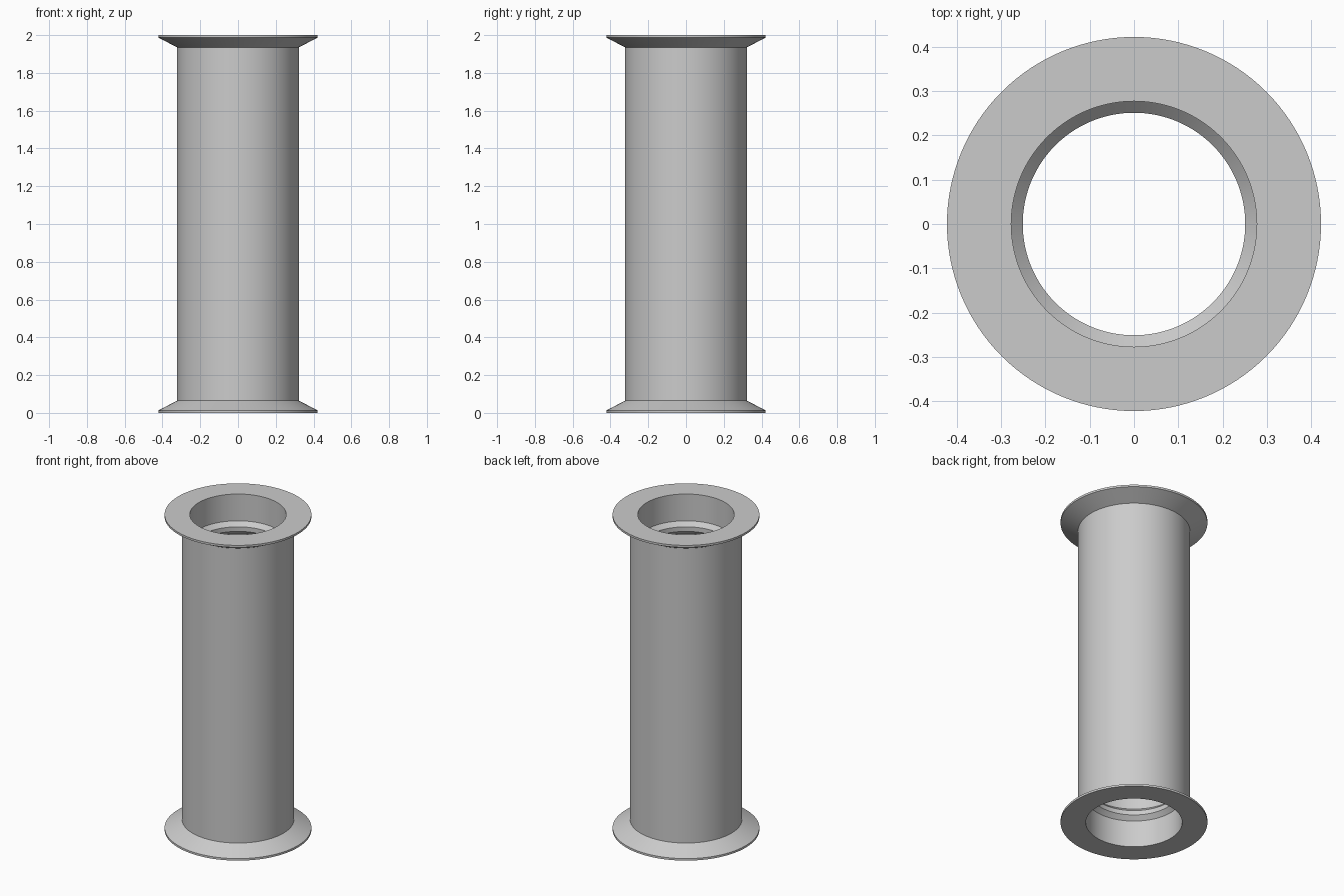
import bpy
import bmesh
import math

cube = bpy.data.objects.get("Cube")
if cube:
    bpy.data.objects.remove(cube, do_unlink=True)

SEGMENTS = 128
HEIGHT = 2.0
BORE = 0.277      # inner radius of the tube
NECK = 0.251      # inner radius of the seat ridges
TUBE = 0.322      # outer radius of the tube
RIM = 0.422       # outer radius of the flanges

# Plain grey metal
grey = bpy.data.materials.new("grey metal")
grey.use_nodes = True
colour = (0.6, 0.6, 0.6, 1.0)
grey.diffuse_color = colour
grey.node_tree.nodes["Principled BSDF"].inputs["Base Color"].default_value = colour


def lathe(name, profile):
    """Spin a closed (radius, z) profile around the z axis."""
    bm = bmesh.new()
    rings = []
    for i in range(SEGMENTS):
        a = 2 * math.pi * i / SEGMENTS
        rings.append([bm.verts.new((r * math.cos(a), r * math.sin(a), z))
                      for r, z in profile])
    n = len(profile)
    for i in range(SEGMENTS):
        here, there = rings[i], rings[(i + 1) % SEGMENTS]
        for j in range(n):
            k = (j + 1) % n
            bm.faces.new((here[j], there[j], there[k], here[k]))
    bmesh.ops.recalc_face_normals(bm, faces=bm.faces)
    mesh = bpy.data.meshes.new(name)
    bm.to_mesh(mesh)
    bm.free()
    mesh.materials.append(grey)
    obj = bpy.data.objects.new(name, mesh)
    bpy.context.collection.objects.link(obj)
    bpy.ops.object.select_all(action='DESELECT')
    obj.select_set(True)
    bpy.context.view_layer.objects.active = obj
    bpy.ops.object.shade_smooth_by_angle(angle=math.radians(20))
    return obj


# Lower half: inner wall with chamfered seat ridge, then flange and outer wall
inner = [(BORE, 0.25), (NECK, 0.225), (NECK, 0.196), (BORE, 0.17), (BORE, 0)]
outer = [(RIM, 0), (RIM, 0.013), (TUBE, 0.065)]
half = inner + outer

# Mirror the half profile to close the section of the flanged tube
mirrored = [(r, HEIGHT - z) for r, z in reversed(half)]
lathe("flanged_tube", half + mirrored)
